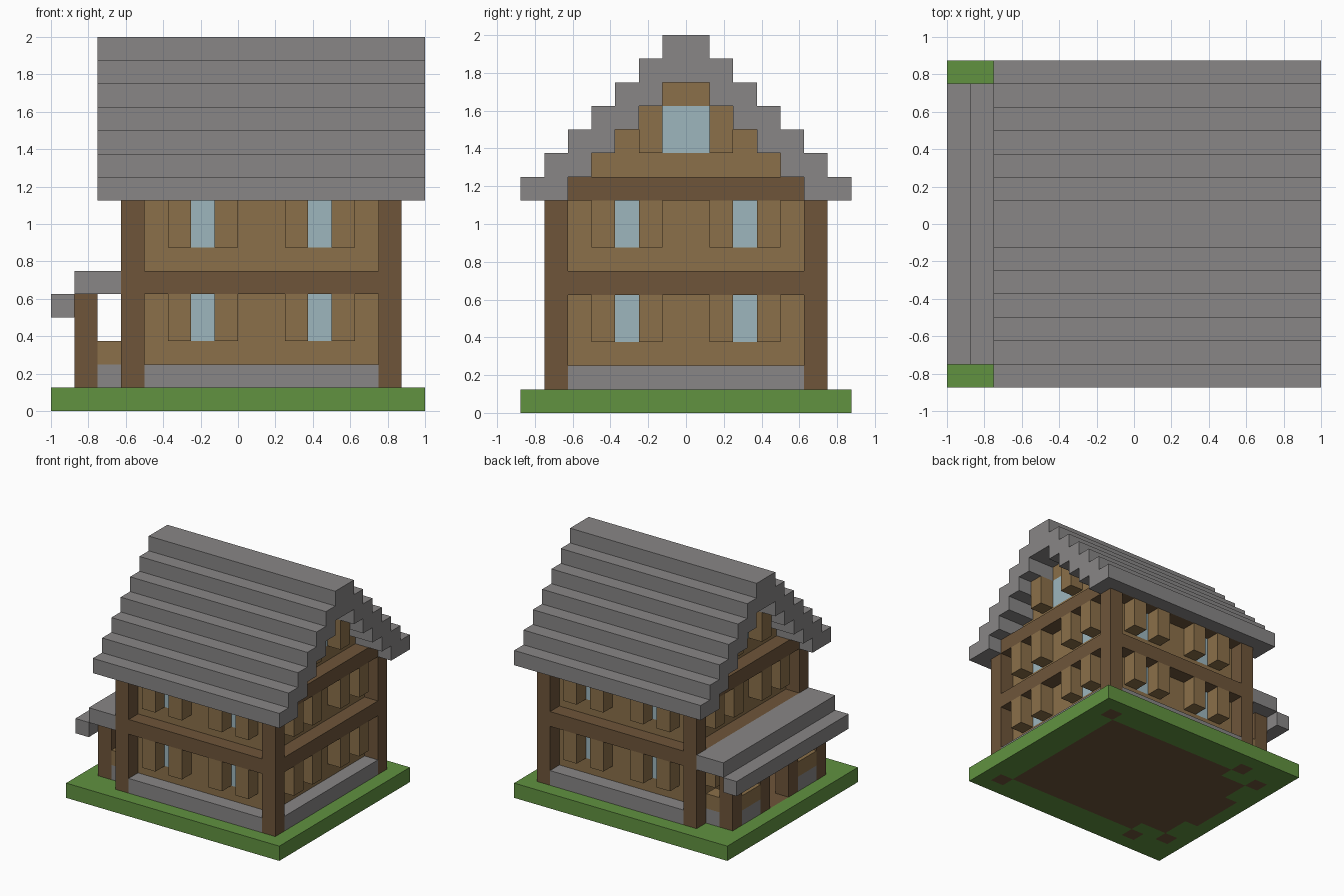
import bpy
import bmesh
from mathutils import Vector

if "Cube" in bpy.data.objects:
    bpy.data.objects.remove(bpy.data.objects["Cube"], do_unlink=True)

UNIT = 0.125
ORIGIN = Vector((-1, -0.875, 0))
cells = {}          # grid cell -> part name
part_material = {}  # part name -> material


def material(name, colour):
    mat = bpy.data.materials.new(name)
    mat.use_nodes = True
    mat.diffuse_color = (*colour, 1)
    mat.node_tree.nodes["Principled BSDF"].inputs["Base Color"].default_value = (*colour, 1)
    return mat


grass = material("grass_green", (0.119, 0.287, 0.051))
stone = material("stone_grey", (0.246, 0.238, 0.238))
timber = material("dark_timber", (0.156, 0.091, 0.042))
planks = material("light_planks", (0.258, 0.162, 0.067))
glass = material("pale_glass", (0.337, 0.468, 0.515))


def block(part, mat, xs, ys, zs):
    """Fill grid cells from first to last along each axis, both included."""
    part_material[part] = mat
    for x in range(xs[0], xs[1] + 1):
        for y in range(ys[0], ys[1] + 1):
            for z in range(zs[0], zs[1] + 1):
                cells[x, y, z] = part


# Ground slab and floors
block("lawn", grass, (0, 15), (0, 13), (0, 0))
block("floor", timber, (4, 13), (2, 11), (0, 0))
block("floor", timber, (2, 3), (3, 10), (0, 0))
block("floor", timber, (1, 1), (5, 8), (0, 0))

# Main walls, stepped up into the gables
block("walls", planks, (4, 13), (2, 11), (1, 9))
for k in range(4):
    block("walls", planks, (4, 13), (3 + k, 10 - k), (10 + k, 10 + k))

# Stepped roof, two cells wide on each step
for k in range(7):
    for y in (k, 12 - k):
        block("roof", stone, (2, 15), (y, y + 1), (9 + k, 9 + k))

# Corner posts
for x in (3, 14):
    for y in (1, 12):
        block("corner_posts", timber, (x, x), (y, y), (0, 8))

# Beams at both storeys and stone footing
for z in (5, 9):
    for y in (1, 12):
        block("beams", timber, (3, 14), (y, y), (z, z))
    for x in (3, 14):
        block("beams", timber, (x, x), (1, 12), (z, z))
for y in (1, 12):
    block("footing", stone, (4, 13), (y, y), (1, 1))
block("footing", stone, (14, 14), (2, 11), (1, 1))
for y in (2, 11):
    block("footing", stone, (3, 3), (y, y), (1, 1))

# Windows with a projecting shutter on either side
for z in (3, 7):
    height = (z, z + 1)
    for wall, outer in ((2, 1), (11, 12)):
        for x in (6, 11):
            block("windows", glass, (x, x), (wall, wall), height)
            for s in (x - 1, x + 1):
                block("shutters", planks, (s, s), (outer, outer), height)
    for wall, outer in ((4, 3), (13, 14)):
        for y in (4, 9):
            block("windows", glass, (wall, wall), (y, y), height)
            for s in (y - 1, y + 1):
                block("shutters", planks, (outer, outer), (s, s), height)

# Gable windows
for wall, outer in ((4, 3), (13, 14)):
    block("gable_windows", glass, (wall, wall), (6, 7), (11, 12))
    for y in (5, 8):
        block("gable_shutters", planks, (outer, outer), (y, y), (11, 12))

# Door behind the porch
block("door", timber, (4, 4), (6, 7), (1, 3))

# Porch posts, low rails and stepped roof
for y in (2, 5, 8, 11):
    block("porch_posts", timber, (1, 1), (y, y), (0, 4))
for part, mat, z in (("porch_footing", stone, 1), ("porch_rails", planks, 2)):
    for y in (2, 11):
        block(part, mat, (2, 2), (y, y), (z, z))
    for y in (3, 9):
        block(part, mat, (1, 1), (y, y + 1), (z, z))
block("porch_roof", stone, (1, 2), (1, 12), (5, 5))
block("porch_roof", stone, (0, 0), (1, 12), (4, 4))


# Turn each part into a mesh of its exposed faces
def build(part):
    bm = bmesh.new()
    for cell, owner in cells.items():
        if owner != part:
            continue
        centre = Vector(cell) + Vector((0.5, 0.5, 0.5))
        for axis in range(3):
            for sign in (-1, 1):
                step = Vector((0, 0, 0))
                step[axis] = sign
                if tuple(int(c + s) for c, s in zip(cell, step)) in cells:
                    continue
                u, v = Vector((0, 0, 0)), Vector((0, 0, 0))
                u[(axis + 1) % 3] = 0.5
                v[(axis + 2) % 3] = 0.5 * sign
                face = centre + step * 0.5
                corners = (face - u - v, face + u - v, face + u + v, face - u + v)
                bm.faces.new([bm.verts.new(ORIGIN + c * UNIT) for c in corners])
    bmesh.ops.remove_doubles(bm, verts=bm.verts[:], dist=UNIT / 100)
    bmesh.ops.dissolve_limit(bm, angle_limit=0.01, verts=bm.verts[:], edges=bm.edges[:])
    mesh = bpy.data.meshes.new(part)
    bm.to_mesh(mesh)
    bm.free()
    mesh.materials.append(part_material[part])
    bpy.context.collection.objects.link(bpy.data.objects.new(part, mesh))


for part_name in part_material:
    build(part_name)
